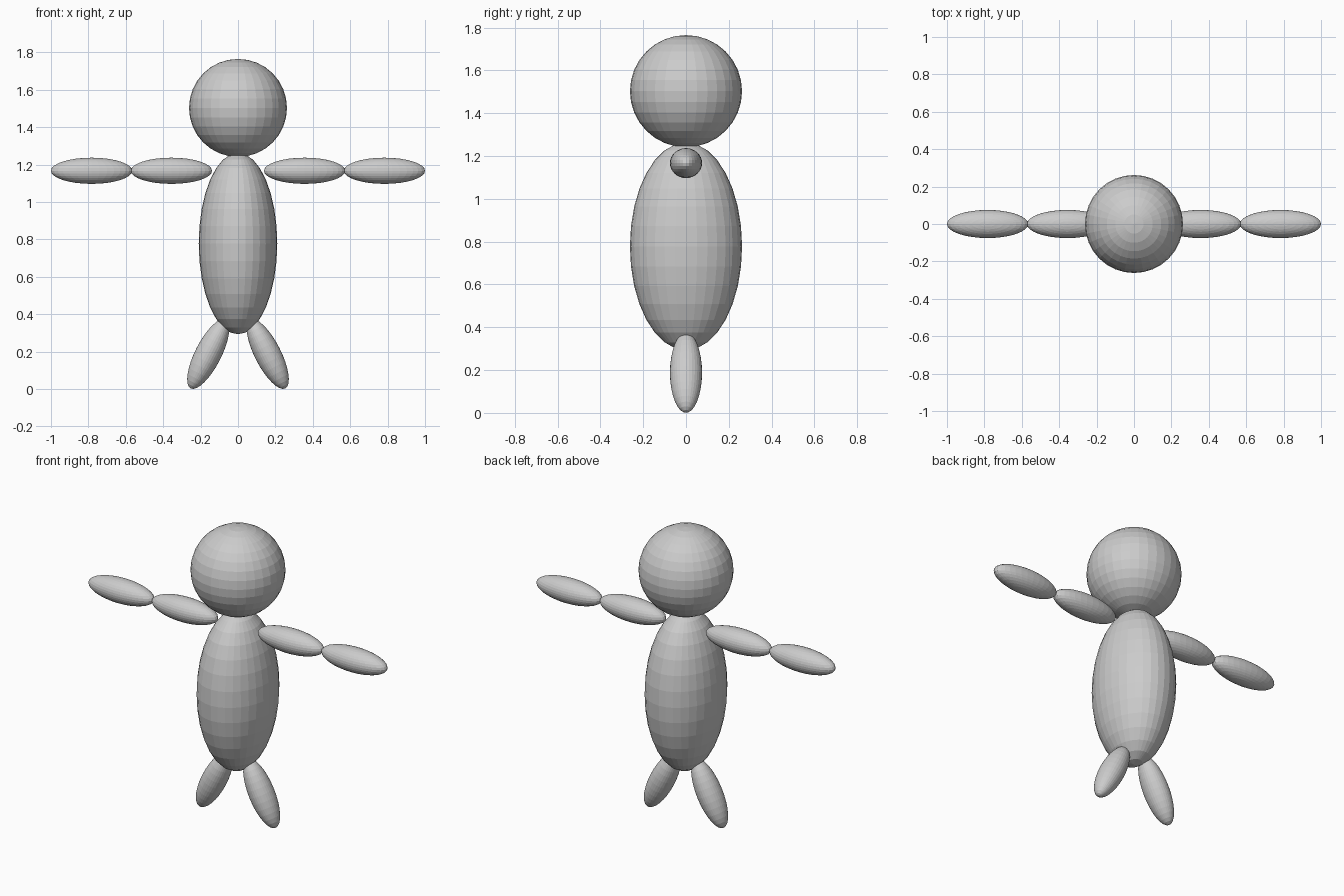
import bpy
import math

if "Cube" in bpy.data.objects:
    bpy.data.objects.remove(bpy.data.objects["Cube"])

grey = bpy.data.materials.new("plain_grey")
grey.diffuse_color = (0.6, 0.6, 0.6, 1.0)
grey.use_nodes = True
grey.node_tree.nodes["Principled BSDF"].inputs["Base Color"].default_value = grey.diffuse_color


def ellipsoid(name, centre, radii, tilt=0.0):
    """Flat-faced stretched sphere, tilted about the y axis (degrees)."""
    bpy.ops.mesh.primitive_uv_sphere_add(
        segments=32, ring_count=16, radius=1.0, location=centre,
        rotation=(0, math.radians(tilt), 0))
    ob = bpy.context.object
    ob.name = name
    ob.scale = radii
    ob.data.materials.append(grey)
    return ob


# Head and torso
ellipsoid("head", (0, 0, 1.503), (0.262, 0.262, 0.262))
ellipsoid("torso", (0, 0, 0.778), (0.21, 0.262, 0.485))

# Limbs, mirrored left and right
for side, s in (("left", 1), ("right", -1)):
    ellipsoid(f"{side}_upper_arm", (s * 0.356, 0, 1.167), (0.217, 0.075, 0.07))
    ellipsoid(f"{side}_forearm", (s * 0.783, 0, 1.167), (0.217, 0.075, 0.07))
    ellipsoid(f"{side}_leg", (s * 0.159, 0, 0.188), (0.07, 0.075, 0.207), -27 * s)
